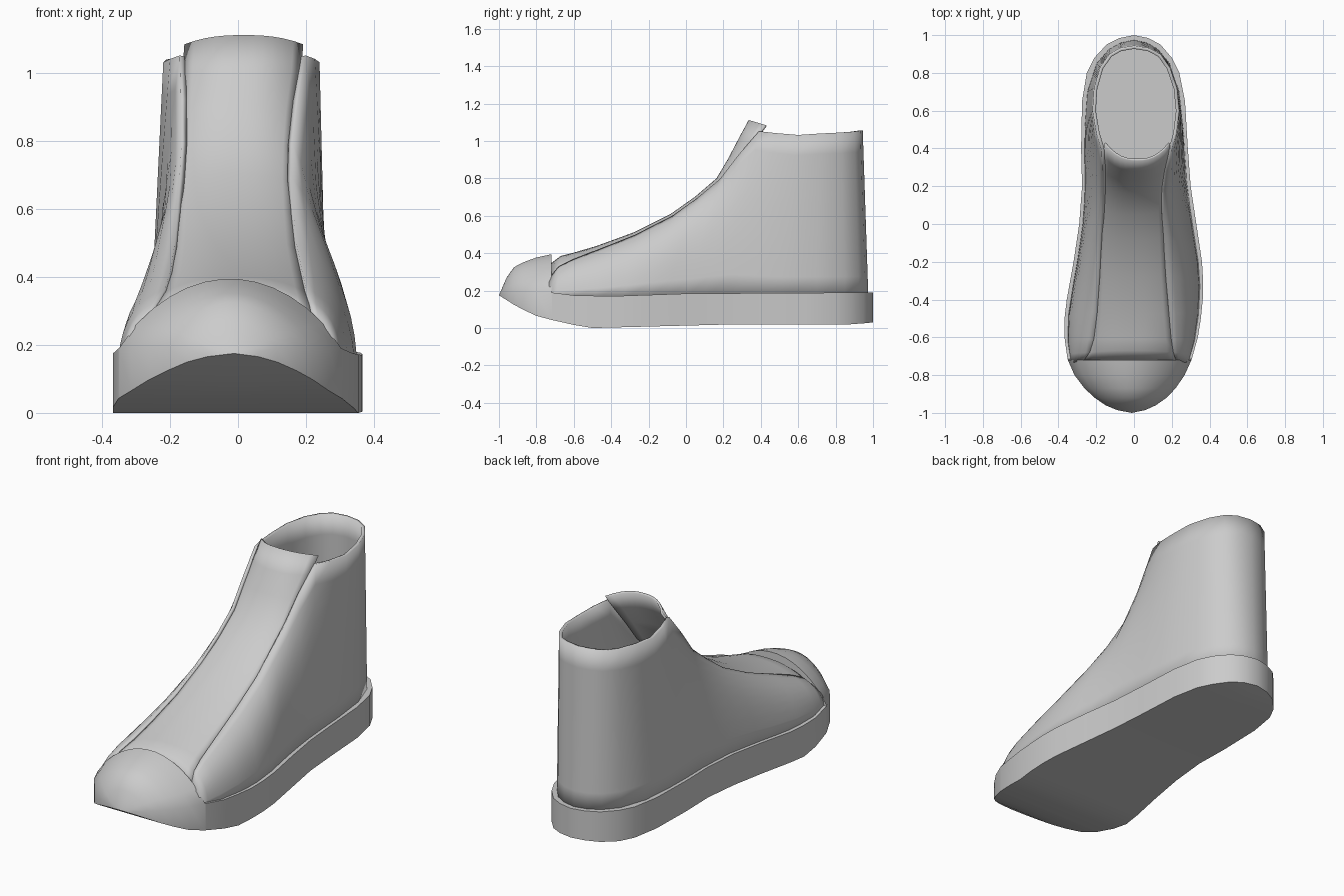
import bpy, bmesh
from mathutils import Vector

if "Cube" in bpy.data.objects:
    bpy.data.objects.remove(bpy.data.objects["Cube"])


def loft(name, rows, closed=False, thickness=0, angle=0.6):
    """Skin a list of equally long point rows into a smooth object."""
    bm = bmesh.new()
    grid = [[bm.verts.new(p) for p in row] for row in rows]
    n = len(rows[0])
    for a, b in zip(grid, grid[1:]):
        for j in range(n if closed else n - 1):
            k = (j + 1) % n
            bm.faces.new((a[j], b[j], b[k], a[k]))
    bmesh.ops.remove_doubles(bm, verts=bm.verts, dist=0.0005)
    if closed:
        bmesh.ops.recalc_face_normals(bm, faces=bm.faces)
    mesh = bpy.data.meshes.new(name)
    bm.to_mesh(mesh)
    bm.free()
    ob = bpy.data.objects.new(name, mesh)
    bpy.context.collection.objects.link(ob)
    if thickness:
        mod = ob.modifiers.new("thickness", 'SOLIDIFY')
        mod.thickness = thickness
        mod.offset = -1
    bpy.ops.object.select_all(action='DESELECT')
    ob.select_set(True)
    bpy.context.view_layer.objects.active = ob
    bpy.ops.object.shade_smooth_by_angle(angle=angle)
    return ob


def interp(table, y):
    """Piecewise linear lookup in (position, value) pairs, descending position."""
    for (a, va), (b, vb) in zip(table, table[1:]):
        if y >= b:
            return va + (vb - va) * (a - y) / (a - b)
    return table[-1][1]


# Sole with toe cap: outline stations (y, left x, right x) from heel to toe
outline = [(1, 0, 0), (.985, -.075, .075), (.95, -.145, .14), (.88, -.21, .2),
           (.8, -.25, .24), (.65, -.275, .27), (.4, -.28, .285), (.2, -.275, .3),
           (0, -.29, .33), (-.2, -.32, .36), (-.3, -.338, .366), (-.4, -.356, .364),
           (-.5, -.368, .354), (-.6, -.368, .338), (-.715, -.352, .306),
           (-.72, -.35, .304), (-.8, -.315, .268), (-.87, -.262, .22),
           (-.92, -.208, .172), (-.96, -.15, .115), (-.985, -.09, .06), (-1, -.012, -.012)]
bottom_z = [(1, .03), (.9, .02), (.2, .018), (-.5, 0), (-.65, .025), (-.8, .065),
            (-.9, .112), (-1, .175)]
wall_z = [(1, .19), (0, .184), (-.4, .17), (-.6, .175), (-.72, .19), (-.9, .195),
          (-.96, .19), (-1, .175)]
peak_z = [(-.72, .395), (-.8, .378), (-.87, .352), (-.94, .315), (-1, .175)]
ARCH = 13
rows = []
for y, xl, xr in outline:
    zb, zw = interp(bottom_z, y), interp(wall_z, y)
    rise = interp(peak_z, y) - zw if y <= -.72 else 0
    c, h = (xl + xr) / 2, (xr - xl) / 2
    row = [(xl, y, zb), (c, y, zb), (xr, y, zb), (xr, y, zw)]
    for i in range(1, ARCH):
        u = 1 - 2 * i / ARCH
        row.append((c + u * h, y, zw + rise * (1 - u * u) ** .85))
    row.append((xl, y, zw))
    rows.append(row)
loft("sole_and_toe_cap", rows, closed=True)

# Upper: (base y, top y, top z, left top x, right top x, bulge), heel to toe
upper = [(.975, .945, 1.055, 0, 0, 0), (.96, .932, 1.055, -.075, .08, 0),
         (.925, .9, 1.05, -.13, .14, 0), (.85, .83, 1.045, -.18, .19, 0),
         (.7, .72, 1.04, -.212, .228, 0), (.5, .6, 1.032, -.22, .24, 0),
         (.35, .48, 1.042, -.2, .226, .1), (.22, .39, 1.052, -.172, .2, .2),
         (.1, .28, .925, -.168, .178, .35), (0, .18, .795, -.166, .16, .5),
         (-.1, .06, .695, -.172, .158, .7), (-.2, -.07, .602, -.178, .162, .9),
         (-.33, -.27, .5, -.186, .172, 1), (-.48, -.47, .42, -.198, .188, 1),
         (-.62, -.61, .365, -.215, .2, 1), (-.69, -.68, .33, -.235, .21, 1),
         (-.735, -.73, .27, -.27, .225, 1)]
widths = {-1: [(a, b) for a, b, _ in outline], 1: [(a, c) for a, _, c in outline]}


def panel_column(station, side):
    """Curve from the sole edge up to the collar or throat edge."""
    by, ty, tz, xl, xr, bulge = station
    bx = interp(widths[side], min(1, by + .02)) - side * .016
    if by > .97:
        bx = 0
    base = Vector((bx, by, .165))
    top = Vector((xr if side > 0 else xl, ty, tz))
    full = Vector((bx + (top.x - bx) * .1, by + (ty - by) * .6, .165 + (tz - .165) * .78))
    ctrl = base.lerp(top, .5).lerp(full, bulge)
    return [base * (1 - t) ** 2 + ctrl * 2 * t * (1 - t) + top * t * t
            for t in (i / 8 for i in range(9))]


columns = [panel_column(s, 1) for s in reversed(upper)]
columns += [panel_column(s, -1) for s in upper[1:]]
loft("upper", columns, thickness=.018)

# Tongue: (centre y, centre z, edge y, edge z, left x, right x), top to toe
tongue = [(.335, 1.112, .425, 1.085, -.158, .192), (.28, 1.01, .36, 1, -.164, .186),
          (.225, .905, .28, .895, -.166, .17), (.163, .8, .195, .78, -.167, .16),
          (.05, .703, .07, .68, -.173, .158), (-.08, .611, -.07, .588, -.179, .163),
          (-.28, .511, -.27, .487, -.187, .173), (-.48, .438, -.47, .41, -.199, .189),
          (-.61, .4, -.61, .355, -.217, .202), (-.67, .385, -.68, .322, -.237, .212),
          (-.73, .34, -.73, .255, -.272, .227)]
rows = []
for cy, cz, ey, ez, xl, xr in tongue:
    row = []
    for i in range(13):
        u = i / 6 - 1
        k = 1 - abs(u) ** 2.5
        row.append(((xl + xr) / 2 + u * (xr - xl) / 2, ey + (cy - ey) * k, ez + (cz - ez) * k))
    rows.append(row)
loft("tongue", rows, thickness=.012)
